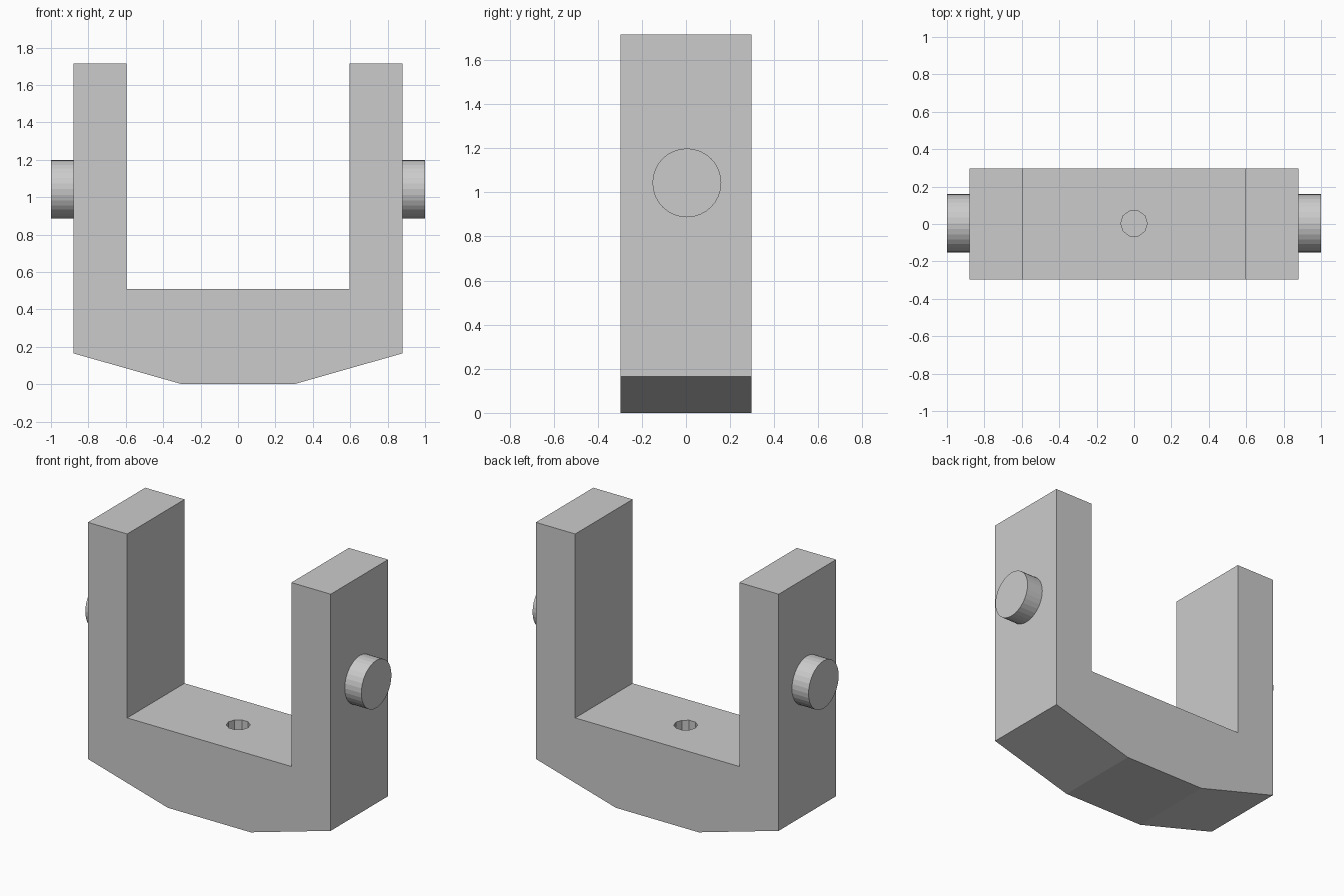
import bpy, bmesh, math

if "Cube" in bpy.data.objects:
    bpy.data.objects.remove(bpy.data.objects["Cube"])


def prism(name, profile, y0, y1):
    """Extrude an x-z profile along y."""
    bm = bmesh.new()
    face = bm.faces.new([bm.verts.new((x, y0, z)) for x, z in profile])
    ext = bmesh.ops.extrude_face_region(bm, geom=[face])
    verts = [g for g in ext["geom"] if isinstance(g, bmesh.types.BMVert)]
    bmesh.ops.translate(bm, verts=verts, vec=(0, y1 - y0, 0))
    bmesh.ops.recalc_face_normals(bm, faces=bm.faces)
    mesh = bpy.data.meshes.new(name)
    bm.to_mesh(mesh)
    bm.free()
    obj = bpy.data.objects.new(name, mesh)
    bpy.context.collection.objects.link(obj)
    return obj


def cylinder(name, sides, radius, depth, location, rotation=(0, 0, 0)):
    bpy.ops.mesh.primitive_cylinder_add(vertices=sides, radius=radius, depth=depth,
                                        location=location, rotation=rotation)
    obj = bpy.context.object
    obj.name = name
    return obj


# U-shaped yoke with a chamfered underside
right_half = [(0.30, 0), (0.88, 0.165), (0.88, 1.715), (0.595, 1.715), (0.595, 0.51)]
profile = right_half + [(-x, z) for x, z in reversed(right_half)]
yoke = prism("yoke", profile, -0.297, 0.297)

# Blind mounting hole in the yoke floor
hole = cylinder("hole_cutter", 10, 0.071, 0.5, (0, 0.003, 0.51), (0, 0, math.pi / 10))
cut = yoke.modifiers.new("mounting_hole", "BOOLEAN")
cut.operation = "DIFFERENCE"
cut.solver = "EXACT"
cut.object = hole
bpy.context.view_layer.objects.active = yoke
bpy.ops.object.modifier_apply(modifier=cut.name)
bpy.data.objects.remove(hole)

# Pivot pins on the outer faces of the arms
for side, label in ((-1, "left"), (1, "right")):
    cylinder(label + "_pivot_pin", 32, 0.156, 0.14, (side * 0.93, 0.004, 1.043),
             (0, math.pi / 2, 0))
